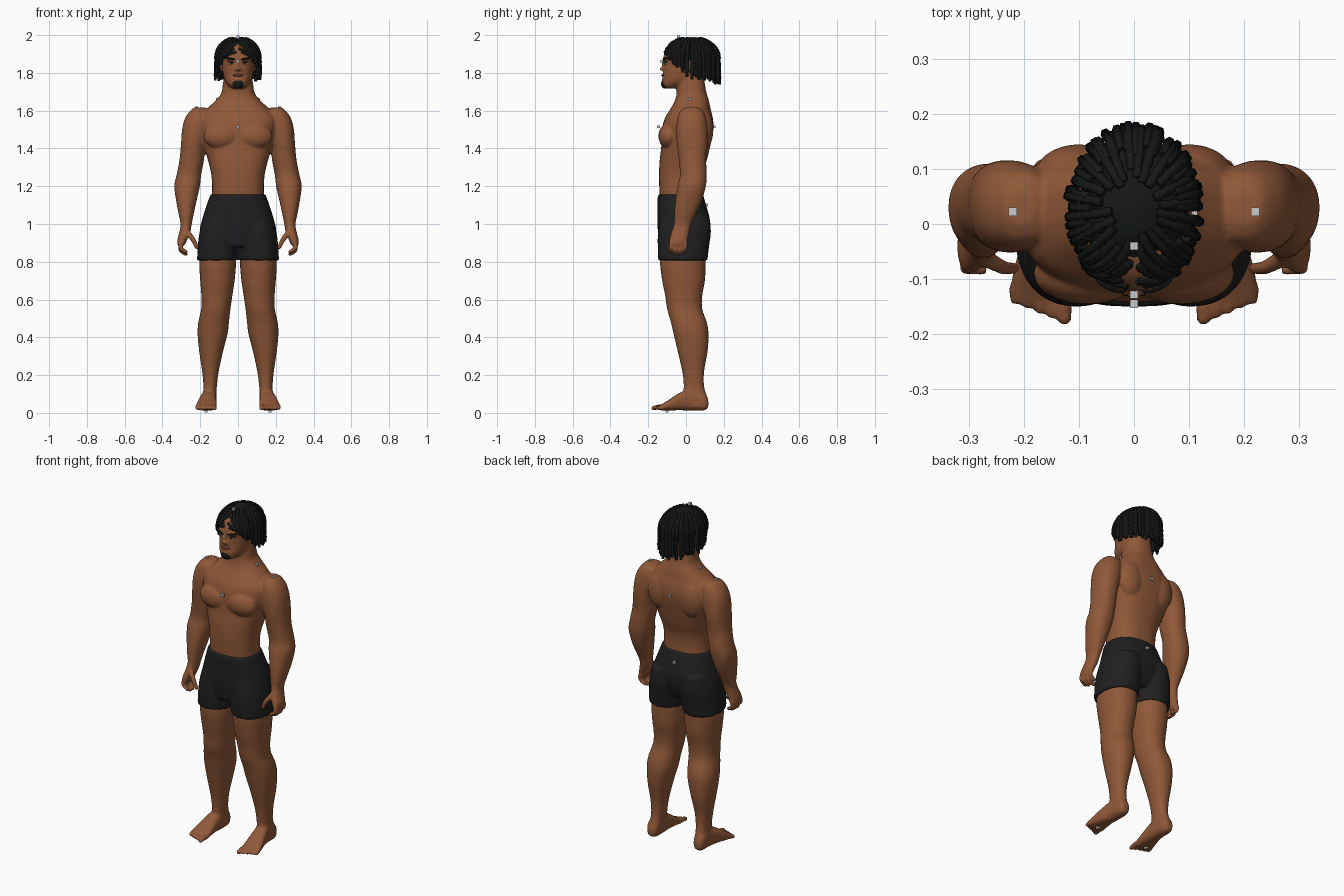
import bpy, bmesh, math, random
from mathutils import Matrix, Vector, Euler

random.seed(4)
start = bpy.data.objects.get("Cube")
if start:
    bpy.data.objects.remove(start, do_unlink=True)


def material(name, r, g, b):
    mat = bpy.data.materials.new(name)
    mat.use_nodes = True
    mat.diffuse_color = (r, g, b, 1)
    bsdf = mat.node_tree.nodes["Principled BSDF"]
    bsdf.inputs["Base Color"].default_value = (r, g, b, 1)
    bsdf.inputs["Roughness"].default_value = 0.8
    return mat


SKIN = material("brown skin", 0.28, 0.098, 0.04)
CLOTH = material("black cloth", 0.014, 0.014, 0.015)
HAIR = material("black hair", 0.008, 0.009, 0.009)
LIPS = material("dark lips", 0.16, 0.045, 0.028)
WHITE = material("eye white", 0.6, 0.58, 0.55)
PALE = material("pale grey", 0.6, 0.6, 0.6)


def finish(name, bm, mat, smooth=True):
    bmesh.ops.recalc_face_normals(bm, faces=bm.faces)
    mesh = bpy.data.meshes.new(name)
    bm.to_mesh(mesh)
    bm.free()
    for poly in mesh.polygons:
        poly.use_smooth = smooth
    mesh.materials.append(mat)
    obj = bpy.data.objects.new(name, mesh)
    bpy.context.collection.objects.link(obj)
    return obj


def mirror(obj):
    obj.modifiers.new("mirror", 'MIRROR').use_axis[0] = True


def fuse(obj, voxel, rounds):
    """Merge overlapping volumes into one smooth surface."""
    mod = obj.modifiers.new("fuse", 'REMESH')
    mod.mode = 'VOXEL'
    mod.voxel_size = voxel
    mod.use_smooth_shade = True
    soft = obj.modifiers.new("soften", 'SMOOTH')
    soft.factor = 0.5
    soft.iterations = rounds


def spline(rings, steps=4):
    """Catmull-Rom interpolation between the given cross-sections."""
    out = []
    for i in range(len(rings) - 1):
        a, b, c, d = (rings[max(0, min(len(rings) - 1, i + k))] for k in (-1, 0, 1, 2))
        for s in range(steps):
            t = s / steps
            out.append([0.5 * (2 * q + (r - p) * t + (2 * p - 5 * q + 4 * r - v) * t * t
                               + (3 * q - p - 3 * r + v) * t ** 3)
                        for p, q, r, v in zip(a, b, c, d)])
    return out + [rings[-1]]


def loft(bm, rings, power=2.2, along_y=False, sides=32):
    """Rings are (position, low u, high u, low v, high v)."""
    loops = []
    for h, u0, u1, v0, v1 in spline(rings):
        loop = []
        for k in range(sides):
            c, s = math.cos(math.tau * k / sides), math.sin(math.tau * k / sides)
            u = (u0 + u1) / 2 + (u1 - u0) / 2 * math.copysign(abs(c) ** (2 / power), c)
            v = (v0 + v1) / 2 + (v1 - v0) / 2 * math.copysign(abs(s) ** (2 / power), s)
            loop.append(bm.verts.new((u, h, v) if along_y else (u, v, h)))
        loops.append(loop)
    for lo, hi in zip(loops, loops[1:]):
        for k in range(sides):
            n = (k + 1) % sides
            bm.faces.new((lo[k], lo[n], hi[n], hi[k]))
    bm.faces.new(loops[0])
    bm.faces.new(loops[-1])


def centred(rows):
    return [(z, -w, w, y0, y1) for z, w, y0, y1 in rows]


def blob(bm, loc, size, rot=(0, 0, 0)):
    m = Matrix.LocRotScale(Vector(loc), Euler(rot), Vector(size))
    bmesh.ops.create_uvsphere(bm, u_segments=20, v_segments=12, radius=1, matrix=m)


def digit(bm, points, r0, r1):
    """Finger or toe: tapering run of overlapping balls."""
    path = spline(points, 6)
    for i, p in enumerate(path):
        r = r0 + (r1 - r0) * i / (len(path) - 1)
        bmesh.ops.create_icosphere(bm, subdivisions=2, radius=r, matrix=Matrix.Translation(p))


# Torso and neck
body = bmesh.new()
loft(body, centred([
    (1.0, .17, -.12, .1), (1.1, .15, -.135, .09), (1.16, .138, -.14, .083),
    (1.25, .14, -.143, .085), (1.33, .157, -.14, .108), (1.42, .185, -.13, .13),
    (1.5, .205, -.127, .145), (1.56, .205, -.112, .142), (1.61, .165, -.082, .13),
    (1.65, .122, -.06, .122), (1.69, .09, -.05, .11), (1.74, .08, -.05, .1),
    (1.82, .07, -.05, .09)]), 2.4)
blob(body, (.085, -.09, 1.465), (.098, .056, .07))
blob(body, (.1, .09, 1.5), (.08, .055, .11))

# Head, nose, brow ridge and ears
loft(body, centred([
    (1.718, .03, -.112, -.04), (1.735, .052, -.126, .01), (1.76, .07, -.127, .06),
    (1.8, .08, -.121, .09), (1.85, .085, -.119, .11), (1.9, .087, -.117, .12),
    (1.94, .074, -.092, .11), (1.965, .043, -.045, .08)]))
blob(body, (0, -.122, 1.822), (.014, .019, .012))
blob(body, (.012, -.116, 1.818), (.011, .012, .009))
blob(body, (0, -.114, 1.845), (.01, .014, .032))
blob(body, (.035, -.106, 1.876), (.032, .014, .009), (0, 0, .3))
blob(body, (.086, .02, 1.84), (.012, .022, .034))

# Arm
loft(body, [
    (1.618, .18, .23, 0, .06), (1.6, .15, .252, -.03, .09), (1.56, .14, .28, -.045, .107),
    (1.5, .15, .296, -.052, .115), (1.42, .173, .302, -.048, .115),
    (1.34, .18, .31, -.038, .107), (1.26, .195, .325, -.032, .11),
    (1.2, .202, .337, -.045, .105), (1.12, .22, .327, -.057, .083),
    (1.05, .235, .314, -.062, .05), (1.0, .245, .304, -.064, .028),
    (.96, .252, .31, -.075, .018), (.92, .268, .32, -.088, .01), (.89, .28, .32, -.088, .004)])

# Fingers and thumb
for k in range(4):
    y = -.077 + .025 * k
    drop = .012 if k in (1, 2) else 0
    digit(body, [(.302, y, .9), (.303, y - .003, .873 - drop), (.275, y - .006, .853 - drop)],
          .0135, .0105)
digit(body, [(.272, -.06, .96), (.24, -.078, .92), (.218, -.08, .875)], .017, .011)

# Leg
loft(body, [
    (1.0, .02, .175, -.11, .1), (.9, .012, .195, -.132, .1), (.8, .01, .205, -.138, .104),
    (.7, .018, .2, -.126, .1), (.62, .03, .194, -.11, .086), (.55, .04, .195, -.1, .086),
    (.48, .048, .21, -.08, .11), (.42, .055, .214, -.066, .119), (.33, .078, .206, -.045, .115),
    (.22, .102, .19, -.02, .096), (.14, .112, .183, -.012, .096), (.08, .115, .188, -.02, .112),
    (.03, .12, .188, -.03, .112)])

# Foot and toes
loft(body, [
    (.118, .135, .172, .03, .07), (.095, .12, .186, .013, .11), (.03, .114, .19, .012, .13),
    (-.03, .114, .204, .014, .108), (-.09, .112, .22, .013, .07), (-.13, .114, .224, .013, .045),
    (-.145, .12, .215, .018, .036)], 2.6, along_y=True)
for k in range(5):
    x, size = .126 + .0225 * k, .0155 if k == 0 else .0125
    digit(body, [(x, -.12, .03), (x, -.145 + .007 * k, .031), (x, -.172 + .009 * k, .025)],
          size, size * .85)
skin = finish("body", body, SKIN)
mirror(skin)
fuse(skin, .006, 4)

# Shorts
shorts = bmesh.new()
loft(shorts, centred([
    (1.157, .146, -.15, .09), (1.1, .166, -.15, .106), (1.03, .188, -.15, .125),
    (.96, .2, -.149, .122), (.88, .15, -.135, .09)]), 2.4)
loft(shorts, [
    (1.04, .01, .18, -.13, .125), (.96, -.005, .203, -.148, .132),
    (.88, -.002, .213, -.15, .122), (.808, .004, .217, -.148, .114)])
shorts = finish("shorts", shorts, CLOTH)
mirror(shorts)
fuse(shorts, .008, 4)

# Face details
for name, mat, loc, size, rot in (
        ("eyes", WHITE, (.036, -.107, 1.851), (.015, .008, .0055), (0, 0, .3)),
        ("pupils", HAIR, (.035, -.113, 1.851), (.006, .004, .0055), (0, 0, .3)),
        ("eyelashes", HAIR, (.037, -.108, 1.858), (.019, .01, .003), (0, -.05, .35)),
        ("eyebrows", HAIR, (.042, -.11, 1.876), (.03, .011, .006), (0, -.15, .42)),
        ("mouth", LIPS, (.008, -.12, 1.788), (.02, .011, .007), (0, 0, .15)),
        ("goatee", HAIR, (.006, -.112, 1.742), (.025, .02, .025), (0, .5, 0))):
    bm = bmesh.new()
    blob(bm, loc, size, rot)
    mirror(finish(name, bm, mat))

# Hair cap
cap = bmesh.new()
blob(cap, (0, .035, 1.895), (.1, .13, .094))
finish("hair_cap", cap, HAIR)

# Hair locks, falling along the skull and then hanging
curve = bpy.data.curves.new("locks_path", 'CURVE')
curve.dimensions = '3D'
curve.bevel_depth = .0088
curve.bevel_resolution = 1
curve.use_fill_caps = True


def lock(angle, lift):
    side = math.copysign(1, angle)
    turn = abs(angle)
    final = max(turn, 38 + .3 * turn)
    if turn < 85:
        tip = 1.885 - .11 * max(0, final - 38) / 47
    else:
        tip = 1.775 - .032 * (turn - 85) / 95
    tip += random.uniform(-.012, .015)
    flare = random.uniform(.96, 1.07)
    count = 22
    line = curve.splines.new('POLY')
    line.points.add(count - 1)
    for i, point in enumerate(line.points):
        t = i / (count - 1)
        fall = min(1, t / .6)
        elev = math.radians(lift * (1 - fall))
        az = math.radians(turn + (final - turn) * fall) * side
        spread = math.cos(elev) * (1 + (flare - 1) * t)
        z = 1.888 + .102 * math.sin(elev)
        if t > .6:
            z += (tip - 1.888) * (t - .6) / .4
        point.co = (.114 * spread * math.sin(az), .028 - .143 * spread * math.cos(az), z, 1)
        point.radius = (1.08 if i % 2 else .84) * (.75 if i == count - 1 else 1)


for lift, number in ((18, 46), (42, 38), (64, 24)):
    for k in range(number):
        lock(-180 + 360 * (k + .5) / number + random.uniform(-3, 3), lift + random.uniform(-7, 7))
path = bpy.data.objects.new("locks_path", curve)
bpy.context.collection.objects.link(path)
bpy.context.view_layer.update()
mesh = bpy.data.meshes.new_from_object(path.evaluated_get(bpy.context.evaluated_depsgraph_get()))
bpy.data.objects.remove(path, do_unlink=True)
mesh.materials.clear()
mesh.materials.append(HAIR)
bpy.context.collection.objects.link(bpy.data.objects.new("hair_locks", mesh))

# Small attachment blocks
blocks = bmesh.new()
spots = [(0, -.04, 1.99), (0, -.128, 1.86), (0, -.145, 1.515), (0, .148, 1.515), (0, .11, 1.1)]
for s in (-1, 1):
    spots += [(s * .22, .022, 1.615), (s * .108, .022, 1.66), (s * .17, -.1, .009)]
for spot in spots:
    bmesh.ops.create_cube(blocks, size=.015, matrix=Matrix.Translation(spot))
finish("attachment_blocks", blocks, PALE, smooth=False)
